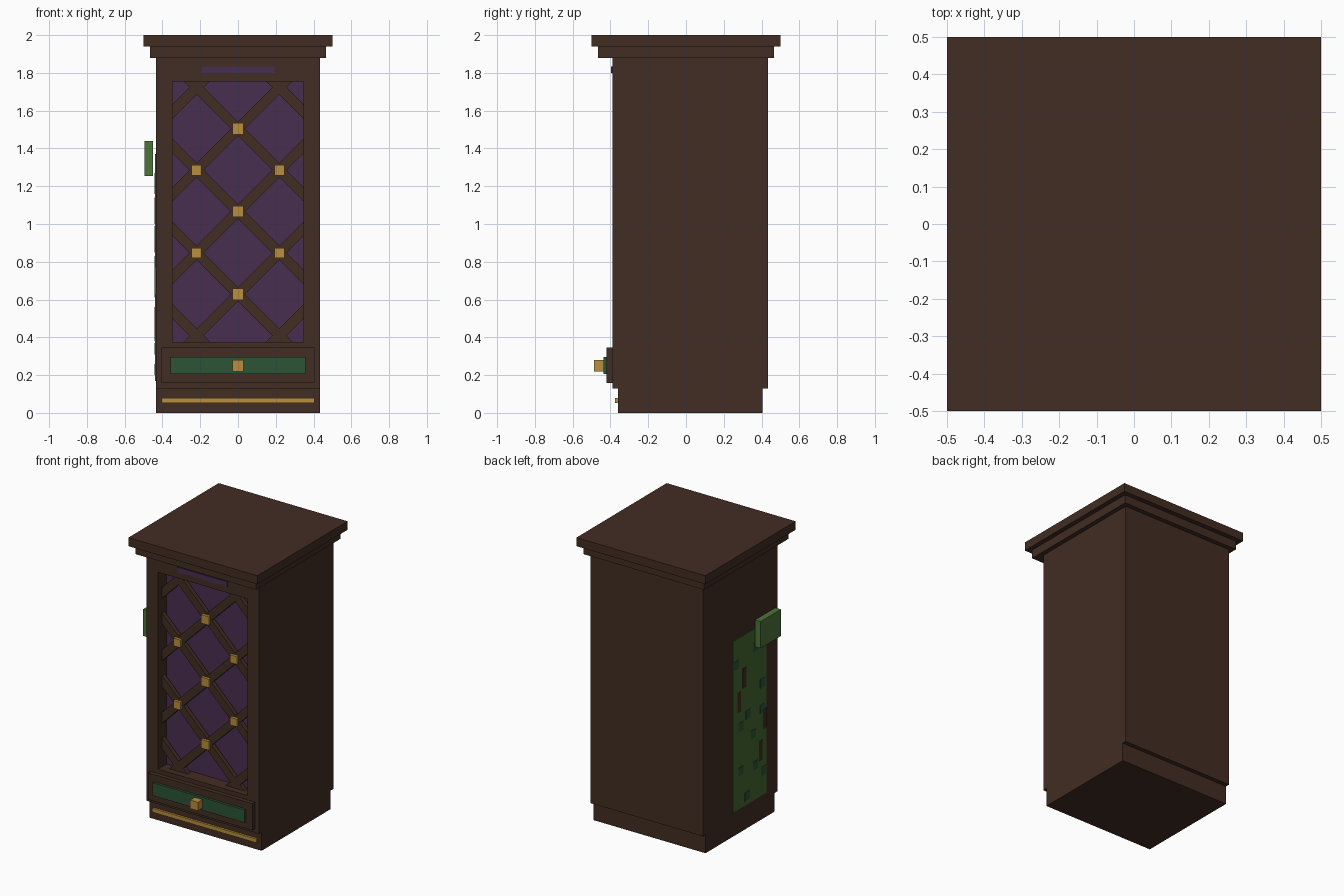
import bpy
import bmesh
from mathutils import Vector

if "Cube" in bpy.data.objects:
    bpy.data.objects.remove(bpy.data.objects["Cube"], do_unlink=True)


def material(name, rgb):
    """Flat colour given as 0-255 sRGB, stored as linear."""
    lin = [((c / 255 + 0.055) / 1.055) ** 2.4 for c in rgb]
    m = bpy.data.materials.new(name)
    m.use_nodes = True
    m.diffuse_color = (*lin, 1)
    bsdf = m.node_tree.nodes["Principled BSDF"]
    bsdf.inputs["Base Color"].default_value = (*lin, 1)
    bsdf.inputs["Roughness"].default_value = 0.8
    return m


WOOD = material("dark_wood", (66, 45, 35))
PURPLE = material("purple_cloth", (72, 46, 80))
GOLD = material("gold", (186, 142, 60))
GREEN = material("deep_green", (44, 84, 54))
LEAF = material("leaf_green", (76, 115, 56))
MOSS = material("moss_green", (68, 104, 48))


def box_mesh(x, y, z):
    """Box from (min, max) pairs on each axis."""
    bm = bmesh.new()
    bmesh.ops.create_cube(bm, size=1)
    for v in bm.verts:
        v.co = [r[0] if c < 0 else r[1] for c, r in zip(v.co, (x, y, z))]
    return bm


def finish(bm, name, *mats):
    bmesh.ops.recalc_face_normals(bm, faces=bm.faces)
    mesh = bpy.data.meshes.new(name)
    bm.to_mesh(mesh)
    bm.free()
    for m in mats:
        mesh.materials.append(m)
    ob = bpy.data.objects.new(name, mesh)
    bpy.context.collection.objects.link(ob)
    return ob


def box(name, x, y, z, mat):
    return finish(box_mesh(x, y, z), name, mat)


def span(r, c=0):
    return (c - r, c + r)


# Opening in the front of the cabinet
OPEN_X, OPEN_Z = 0.347, (0.375, 1.755)
FRONT, PANEL = -0.39, -0.295

# Cabinet body with the recessed front panel
bm = box_mesh(span(0.435), (FRONT, 0.435), (0.13, 1.88))
face = min(bm.faces, key=lambda f: f.calc_center_median().y)
bmesh.ops.inset_region(bm, faces=[face], thickness=0.08)
for v in face.verts:
    v.co.x = OPEN_X if v.co.x > 0 else -OPEN_X
    v.co.z = OPEN_Z[1] if v.co.z > 1 else OPEN_Z[0]
panel = bmesh.ops.extrude_discrete_faces(bm, faces=[face])["faces"][0]
for v in panel.verts:
    v.co.y = PANEL
panel.material_index = 1
finish(bm, "cabinet_body", WOOD, PURPLE)

# Plinth and stepped cornice
box("plinth", span(0.435), (-0.36, 0.405), (0, 0.13), WOOD)
box("plinth_gold_strip", span(0.405), (-0.375, -0.36), (0.053, 0.08), GOLD)
box("cornice_lower", span(0.467), span(0.467), (1.88, 1.94), WOOD)
box("cornice_upper", span(0.5), span(0.5), (1.94, 2), WOOD)
box("top_purple_strip", span(0.193), (-0.396, FRONT), (1.8, 1.835), PURPLE)

# Diagonal lattice, trimmed to the opening
STEP, MID = 0.219, 1.066
HALF = 0.038  # half of a slat's vertical thickness
for side in (-1, 1):
    for i in range(-2, 3):
        bm = box_mesh(span(0.6), (-0.345, -0.315), span(HALF, MID + 2 * STEP * i))
        for v in bm.verts:
            v.co.z += side * v.co.x
        limits = [((OPEN_X, 0, 0), (1, 0, 0)), ((-OPEN_X, 0, 0), (-1, 0, 0)),
                  ((0, 0, OPEN_Z[1]), (0, 0, 1)), ((0, 0, OPEN_Z[0]), (0, 0, -1))]
        for co, no in limits:
            geom = bm.verts[:] + bm.edges[:] + bm.faces[:]
            bmesh.ops.bisect_plane(bm, geom=geom, plane_co=Vector(co),
                                   plane_no=Vector(no), clear_outer=True)
            bmesh.ops.holes_fill(bm, edges=[e for e in bm.edges if e.is_boundary])
        finish(bm, "lattice_slat", WOOD)

# Gold studs on the lattice crossings
for row in range(-2, 3):
    for x in ((-STEP, STEP) if row % 2 else (0,)):
        r = 0.027 if row % 2 else 0.03
        box("lattice_stud", span(r, x), (-0.365, -0.34),
            span(r, MID + row * STEP), GOLD)

# Drawer
box("drawer_front", span(0.405), (-0.42, FRONT), (0.158, 0.345), WOOD)
box("drawer_panel", span(0.357), (-0.437, -0.42), (0.205, 0.295), GREEN)
box("drawer_knob", span(0.03), (-0.487, -0.437), (0.22, 0.28), GOLD)

# Mossy sheet on the right side, with darker leaves and bare gaps
SIDE = -0.435
box("moss_sheet", (SIDE - 0.004, SIDE), (-0.265, 0.108), (0.17, 1.37), MOSS)
leaves = [(-.14, 1.24), (-.22, .96), (-.06, .8), (-.12, .64), (.02, .74), (.02, .43),
          (-.14, .41), (-.23, .34), (-.05, .23), (.07, 1.19), (-.22, .78)]
for y, z in leaves:
    box("dark_leaf", (SIDE - 0.006, SIDE - 0.004), span(0.027, y), span(0.03, z), GREEN)
for y, z in [(-.02, 1.07), (.04, .92), (-.2, .49), (-.245, .7)]:
    box("bare_gap", (SIDE - 0.006, SIDE - 0.004), span(0.019, y), span(0.07, z), WOOD)

# Leaf block beside the sheet
box("leaf_block", (-0.495, -0.45), (-0.345, -0.12), (1.253, 1.44), LEAF)
